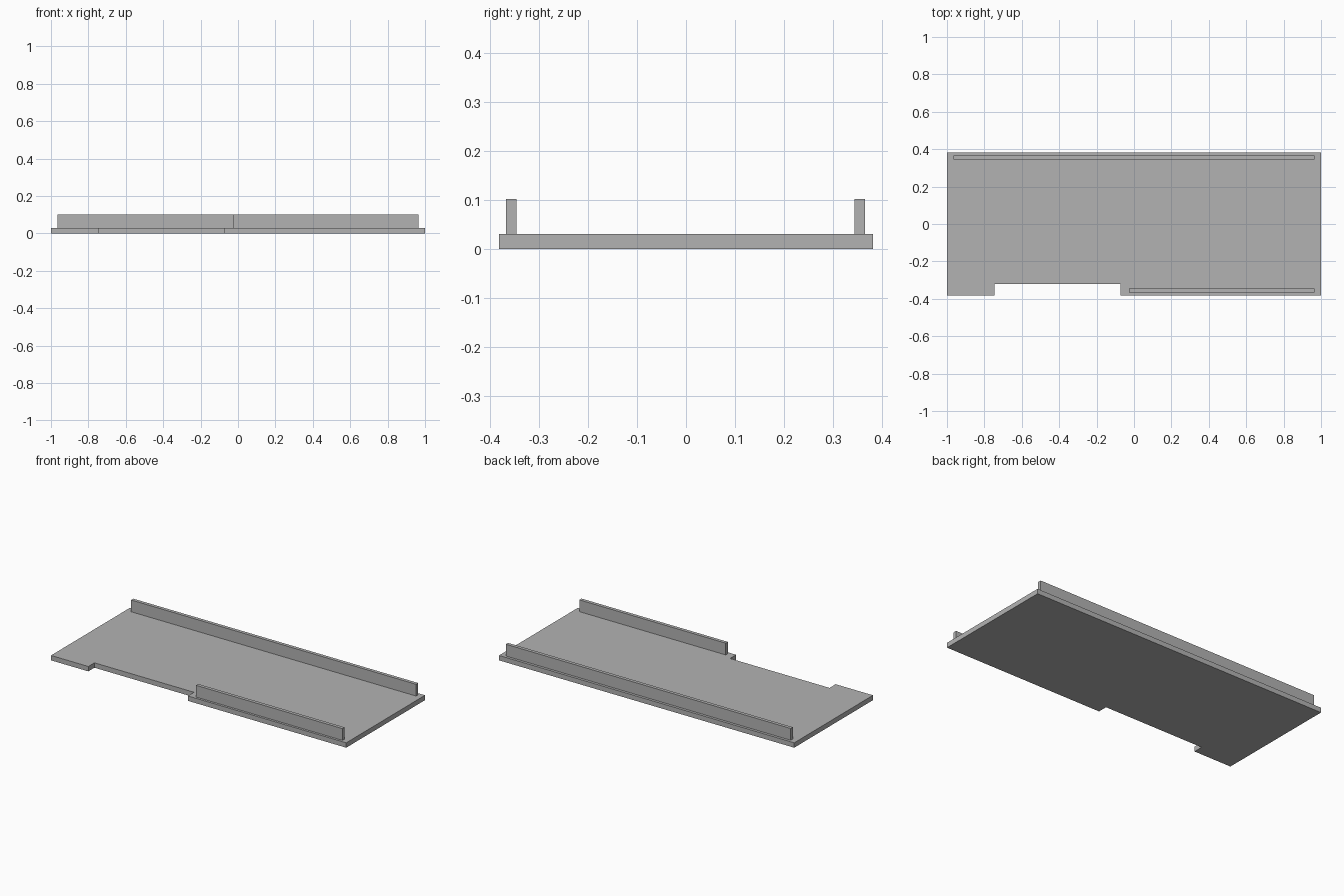
import bpy
import bmesh

cube = bpy.data.objects.get("Cube")
if cube:
    bpy.data.objects.remove(cube, do_unlink=True)

grey = bpy.data.materials.new("plain grey")
grey.use_nodes = True
colour = (0.45, 0.45, 0.45, 1)
grey.diffuse_color = colour
grey.node_tree.nodes["Principled BSDF"].inputs["Base Color"].default_value = colour


def extrude_outline(name, outline, bottom, top):
    """Raise a flat outline into a solid prism."""
    bm = bmesh.new()
    face = bm.faces.new([bm.verts.new((x, y, bottom)) for x, y in outline])
    raised = bmesh.ops.extrude_face_region(bm, geom=[face])["geom"]
    verts = [g for g in raised if isinstance(g, bmesh.types.BMVert)]
    bmesh.ops.translate(bm, verts=verts, vec=(0, 0, top - bottom))
    bmesh.ops.recalc_face_normals(bm, faces=bm.faces)
    mesh = bpy.data.meshes.new(name)
    bm.to_mesh(mesh)
    bm.free()
    mesh.materials.append(grey)
    obj = bpy.data.objects.new(name, mesh)
    bpy.context.collection.objects.link(obj)
    return obj


def rectangle(x0, x1, y0, y1):
    return [(x0, y0), (x1, y0), (x1, y1), (x0, y1)]


THICK, RAIL_TOP = 0.03, 0.102
HALF = 0.381

# Base plate with a notch in the front edge
notch = [(-0.747, -HALF), (-0.747, -0.322), (-0.073, -0.322), (-0.073, -HALF)]
extrude_outline("base_plate",
                [(-1, -HALF)] + notch + [(1, -HALF), (1, HALF), (-1, HALF)],
                0, THICK)

# Upright rails: full length at the back, short at the front
extrude_outline("back_rail", rectangle(-0.965, 0.965, 0.344, 0.365), THICK, RAIL_TOP)
extrude_outline("front_rail", rectangle(-0.027, 0.965, -0.367, -0.346), THICK, RAIL_TOP)
